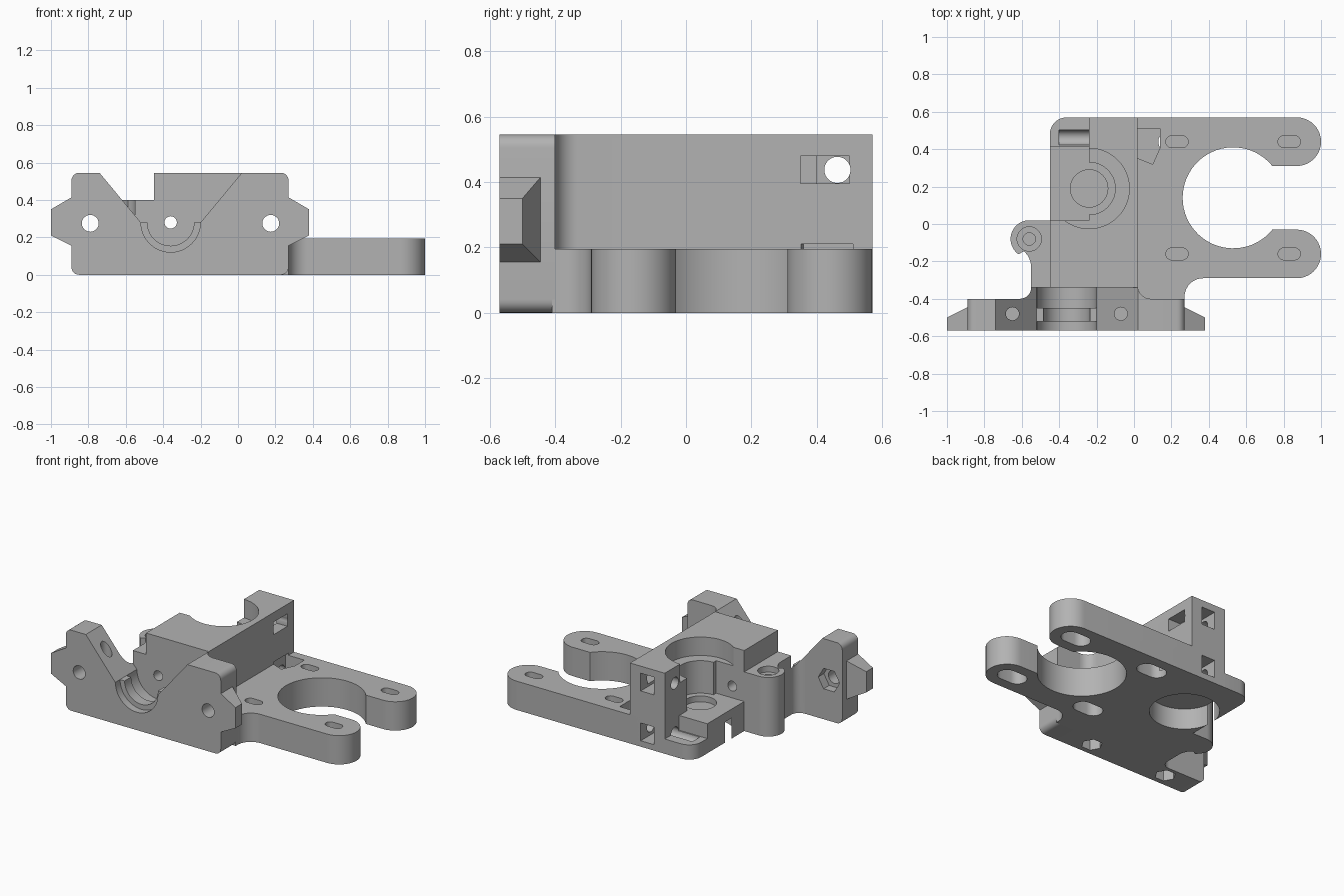
import bpy, bmesh, math

cube = bpy.data.objects.get("Cube")
if cube:
    bpy.data.objects.remove(cube, do_unlink=True)

grey = bpy.data.materials.new("plain grey")
grey.use_nodes = True
COLOUR = (0.45, 0.45, 0.45, 1)
grey.diffuse_color = COLOUR
grey.node_tree.nodes["Principled BSDF"].inputs["Base Color"].default_value = COLOUR

parts, cutters = [], []


def arc(cx, cy, r, a0, a1, n=12):
    return [(cx + r * math.cos(math.radians(a0 + (a1 - a0) * i / n)),
             cy + r * math.sin(math.radians(a0 + (a1 - a0) * i / n))) for i in range(n + 1)]


def circle(cx, cy, r, n=40):
    return arc(cx, cy, r, 0, 360, n)[:-1]


def rect(x0, x1, y0, y1):
    return [(x0, y0), (x1, y0), (x1, y1), (x0, y1)]


def slot(cx, cy, half, r):
    return arc(cx + half, cy, r, -90, 90) + arc(cx - half, cy, r, 90, 270)


PLACE = {"x": lambda a, b, d: (d, a, b),
         "y": lambda a, b, d: (a, d, b),
         "z": lambda a, b, d: (a, b, d)}


def loft(name, loops, group):
    """Closed solid between two matching loops of 3D points."""
    bm = bmesh.new()
    lo, hi = [[bm.verts.new(p) for p in loop] for loop in loops]
    n = len(lo)
    bm.faces.new(lo)
    bm.faces.new(hi)
    for i in range(n):
        j = (i + 1) % n
        bm.faces.new((lo[i], lo[j], hi[j], hi[i]))
    bmesh.ops.recalc_face_normals(bm, faces=bm.faces)
    mesh = bpy.data.meshes.new(name)
    bm.to_mesh(mesh)
    bm.free()
    mesh.materials.append(grey)
    obj = bpy.data.objects.new(name, mesh)
    bpy.context.scene.collection.objects.link(obj)
    group.append(obj)
    return obj


def prism(name, pts, axis, d0, d1, group=parts):
    return loft(name, [[PLACE[axis](a, b, d) for a, b in pts] for d in (d0, d1)], group)


def cut(pts, axis, d0, d1):
    prism("cutter", pts, axis, d0, d1, cutters).hide_render = True


# Front plate with rounded corners
L, R, T, c = -0.89, 0.27, 0.545, 0.04
prism("front_plate",
      arc(L + c, c, c, 180, 270, 6) + arc(R - c, c, c, 270, 360, 6)
      + arc(R - c, T - c, c, 0, 90, 6) + arc(L + c, T - c, c, 90, 180, 6),
      "y", -0.57, -0.40)

# Tapered tabs at both ends of the plate
for name, x, s in (("right_tab", L, -1), ("left_tab", R, 1)):
    root, tip = x - 0.01 * s, x + 0.11 * s
    loft(name, [[(root, -0.57, 0.15), (root, -0.44, 0.15), (root, -0.44, 0.42), (root, -0.57, 0.42)],
                [(tip, -0.57, 0.21), (tip, -0.50, 0.21), (tip, -0.50, 0.35), (tip, -0.57, 0.35)]], parts)

# Main body with a filleted join to the plate
prism("body_block",
      [(-0.45, -0.41), (0.09, -0.41)] + arc(0.09, -0.33, 0.07, 270, 180, 8)
      + [(0.02, 0.57), (-0.24, 0.57), (-0.24, 0.415), (-0.45, 0.415)], "z", 0, T)

# Low rear slab
prism("rear_slab", [(-0.45, 0.38), (-0.2, 0.38), (-0.2, 0.57)]
      + arc(-0.36, 0.48, 0.09, 90, 180, 8), "z", 0, 0.1)

# Motor mount: open ring with two rounded arms
prism("motor_mount",
      [(-0.1, 0.57)] + arc(0.87, 0.44, 0.13, 90, -90, 20)
      + arc(0.53, 0.14, 0.27, 39, 321, 48)
      + arc(0.87, -0.16, 0.13, 90, -90, 20)
      + arc(0.37, -0.39, 0.1, 90, 180, 10) + [(0.27, -0.41), (-0.1, -0.41)], "z", 0, 0.195)

# Hinge boss for the idler, flowing into the plate
prism("idler_boss",
      [(-0.43, 0.02)] + arc(-0.56, -0.08, 0.1, 90, 235, 20)
      + arc(-0.66, -0.23, 0.11, 50, 0, 6) + arc(-0.61, -0.34, 0.06, 0, -90, 8)
      + [(-0.61, -0.42), (-0.43, -0.42)], "z", 0, 0.4)


# V notch with a stepped round seat
def notch(r):
    return [(-0.786, 0.6), (-0.52, 0.28)] + arc(-0.36, 0.28, r, 180, 360, 24) + [(-0.2, 0.28), (0.066, 0.6)]


for r, y0, y1 in ((0.159, -0.6, -0.52), (0.125, -0.53, -0.44), (0.159, -0.45, -0.34)):
    cut(notch(r), "y", y0, y1)

# Filament path and plate bolts with hexagonal nut traps
cut(circle(-0.36, 0.28, 0.033), "y", -0.6, 0.6)
for x in (-0.79, 0.175):
    cut(circle(x, 0.275, 0.045), "y", -0.6, -0.3)
    cut(circle(x, 0.275, 0.08, 6), "y", -0.46, -0.3)
for x in (-0.65, -0.07):
    cut(circle(x, -0.48, 0.035), "z", 0.13, 0.7)
    cut(circle(x, -0.48, 0.065, 6), "z", -0.1, 0.1)

# Drive chamber: open side, bearing seats, gear bore
cut(rect(-0.49, -0.24, 0.02, 0.7), "z", 0.2, 0.7)
for r, z0, z1 in ((0.215, 0.42, 0.7), (0.14, 0.2, 0.43), (0.1, 0.16, 0.21), (0.213, -0.1, 0.14)):
    cut(circle(-0.24, 0.19, r, 56), "z", z0, z1)

# Idler pivot
cut(circle(-0.56, -0.08, 0.065), "z", 0.36, 0.5)
cut(circle(-0.56, -0.08, 0.033), "z", 0.1, 0.37)

# Motor screw slots, counterbored from below
for x in (0.23, 0.83):
    for y in (0.44, -0.16):
        cut(slot(x, y, 0.028, 0.032), "z", 0.12, 0.3)
        cut(slot(x, y, 0.04, 0.06), "z", -0.1, 0.1)

# Rear tension screws with square nut pockets and side window
for z in (0.1, 0.437):
    cut(circle(0.463, z, 0.04), "x", -0.4, 0.06)
    cut(rect(-0.16, -0.06, z - 0.06, z + 0.06), "y", 0.4, 0.7)
cut(rect(0.35, 0.5, 0.395, 0.48), "x", -0.07, 0.1)
cut([(0.0, 0.51), (0.14, 0.51), (0.14, 0.41), (0.1, 0.32), (0.0, 0.36)], "z", 0.05, 0.21)

# Apply the cuts to every part, then discard the cutters
for obj in parts:
    for cutter in cutters:
        mod = obj.modifiers.new("cut", "BOOLEAN")
        mod.operation = "DIFFERENCE"
        mod.solver = "EXACT"
        mod.object = cutter
bpy.context.view_layer.update()
deps = bpy.context.evaluated_depsgraph_get()
meshes = [bpy.data.meshes.new_from_object(o.evaluated_get(deps)) for o in parts]
for obj, mesh in zip(parts, meshes):
    obj.modifiers.clear()
    obj.data = mesh
for cutter in cutters:
    bpy.data.objects.remove(cutter, do_unlink=True)

bpy.ops.object.select_all(action="DESELECT")
for obj in parts:
    obj.select_set(True)
bpy.context.view_layer.objects.active = parts[0]
bpy.ops.object.shade_smooth_by_angle(angle=math.radians(30))
